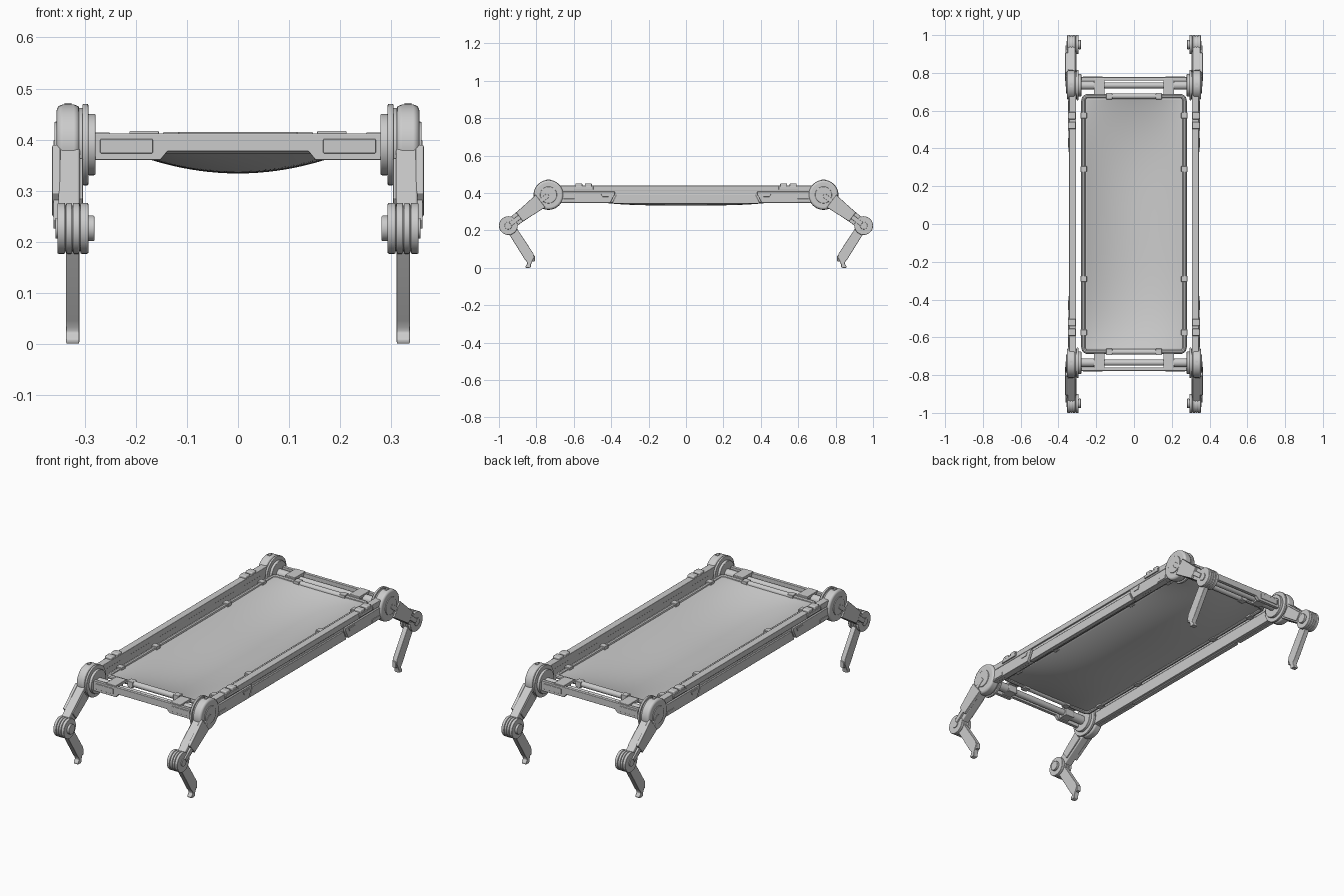
import bpy, bmesh, math
from mathutils import Matrix, Vector

if "Cube" in bpy.data.objects:
    bpy.data.objects.remove(bpy.data.objects["Cube"])


def finish(name, bm, mirror="XY", bevel=0.003):
    """Turn a bmesh in world space into an object, bevelled and mirrored about the origin."""
    bmesh.ops.recalc_face_normals(bm, faces=bm.faces[:])
    me = bpy.data.meshes.new(name)
    bm.to_mesh(me)
    bm.free()
    ob = bpy.data.objects.new(name, me)
    bpy.context.collection.objects.link(ob)
    if bevel:
        b = ob.modifiers.new("bevel", "BEVEL")
        b.width, b.segments = bevel, 2
        b.limit_method, b.angle_limit = "ANGLE", math.radians(35)
        b.harden_normals = True
    if mirror:
        m = ob.modifiers.new("mirror", "MIRROR")
        m.use_axis = ("X" in mirror, "Y" in mirror, False)
        m.use_mirror_merge = False
    return ob


def box(name, x, y, z, mirror="XY", bevel=0.003):
    bm = bmesh.new()
    mid = Vector([(a[0] + a[1]) / 2 for a in (x, y, z)])
    size = [a[1] - a[0] for a in (x, y, z)]
    bmesh.ops.create_cube(bm, size=1, matrix=Matrix.Translation(mid) @ Matrix.Diagonal((*size, 1)))
    return finish(name, bm, mirror, bevel)


def prism(name, profile, lo, hi, axis="X", mirror="XY", bevel=0.003):
    """Extrude a profile: (y, z) points along X, or (x, z) points along Y."""
    bm = bmesh.new()
    at = (lambda p, d: (d, *p)) if axis == "X" else (lambda p, d: (p[0], d, p[1]))
    a = [bm.verts.new(at(p, lo)) for p in profile]
    b = [bm.verts.new(at(p, hi)) for p in profile]
    bm.faces.new(a)
    bm.faces.new(b)
    for i in range(len(a)):
        j = (i + 1) % len(a)
        bm.faces.new((a[i], a[j], b[j], b[i]))
    return finish(name, bm, mirror, bevel)


def disc(name, y, z, r, lo, hi, mirror="XY", bevel=0.003):
    """Cylinder along X."""
    bm = bmesh.new()
    mat = Matrix.Translation(((lo + hi) / 2, y, z)) @ Matrix.Rotation(math.pi / 2, 4, "Y")
    bmesh.ops.create_cone(bm, cap_ends=True, segments=40, radius1=r, radius2=r, depth=hi - lo, matrix=mat)
    return finish(name, bm, mirror, bevel)


def bar(a, b, w0, w1, t0=0.0, t1=1.0):
    """Tapered side profile between two (y, z) points, with half widths w0 and w1."""
    a, b = Vector(a), Vector(b)
    d = (b - a).normalized()
    n = Vector((-d.y, d.x))
    p, q = a.lerp(b, t0), a.lerp(b, t1)
    return [tuple(v) for v in (p + n * w0, q + n * w1, q - n * w1, p - n * w0)]


HIP, KNEE, ANKLE = (0.735, 0.39), (0.95, 0.226), (0.835, 0.045)

# Hip joints: stacked discs with a rounded outer pod
disc("hip_inner_hub", *HIP, 0.06, 0.279, 0.295)
disc("hip_flange", *HIP, 0.08, 0.293, 0.305)
disc("hip_ring", *HIP, 0.072, 0.302, 0.312)
disc("hip_pod", *HIP, 0.079, 0.309, 0.356, bevel=0.013)
disc("hip_cap", *HIP, 0.045, 0.352, 0.36)
box("hip_top_key", (0.326, 0.34), (0.725, 0.745), (0.42, 0.472), bevel=0.001)

# Upper legs with outer armour plates
prism("upper_leg", bar(HIP, KNEE, 0.042, 0.027), 0.31, 0.352, bevel=0.005)
prism("upper_leg_plate", bar(HIP, KNEE, 0.042, 0.03, 0.2, 0.72), 0.348, 0.364)
prism("upper_leg_inner_plate", bar(HIP, KNEE, 0.03, 0.024, 0.3, 0.75), 0.304, 0.312)
prism("upper_leg_strip", bar(HIP, KNEE, 0.012, 0.012, 0.0, 0.95), 0.35, 0.362, bevel=0.002)

# Knee joints: grooved drum with inner boss
disc("knee_core", *KNEE, 0.045, 0.294, 0.352, bevel=0)
for i, (lo, hi) in enumerate(((0.293, 0.309), (0.3105, 0.3235), (0.325, 0.337), (0.3385, 0.354))):
    disc(f"knee_disc_{i + 1}", *KNEE, 0.05, lo, hi)
disc("knee_boss", *KNEE, 0.025, 0.281, 0.295)
disc("knee_outer_cap", *KNEE, 0.02, 0.352, 0.358, bevel=0.002)

# Lower legs ending in a hooked foot
prism("lower_leg", [(0.962, 0.205), (0.92, 0.235), (0.815, 0.075), (0.812, 0.055), (0.822, 0.035),
                    (0.829, 0.018), (0.830, 0.003), (0.838, 0), (0.857, 0), (0.859, 0.008),
                    (0.849, 0.022), (0.851, 0.032), (0.862, 0.045)], 0.311, 0.337)
box("heel_pad", (0.314, 0.334), (0.808, 0.826), (0.034, 0.066))

# Side rails: top bar, web and profiled outer plates
box("side_rail_top", (0.306, 0.343), (-0.69, 0.69), (0.41, 0.44), "X")
box("side_rail_web", (0.308, 0.335), (-0.69, 0.69), (0.35, 0.415), "X")
prism("side_rail_end_plate", [(0.69, 0.347), (0.405, 0.347), (0.38, 0.395), (0.38, 0.407), (0.69, 0.407)],
      0.325, 0.347)
prism("side_rail_middle_plate", [(-0.395, 0.344), (0.395, 0.344), (0.372, 0.393), (-0.372, 0.393)],
      0.32, 0.343, mirror="X")
prism("side_rail_tab", [(0.455, 0.397), (0.405, 0.397), (0.413, 0.38), (0.447, 0.38)], 0.343, 0.35,
      bevel=0.001)
box("side_rail_end_inset", (0.34, 0.35), (0.595, 0.655), (0.352, 0.37), bevel=0.002)

# Clamps on top of the rails
box("rail_clamp_base", (0.318, 0.35), (0.495, 0.60), (0.418, 0.436))
for i, y in enumerate((0.522, 0.573)):
    box(f"rail_clamp_{i + 1}", (0.308, 0.347), (y - 0.019, y + 0.019), (0.43, 0.452), bevel=0.006)

# End beams with a raised notch, inset panels and cross tubes
prism("end_beam", [(-0.285, 0.36), (-0.152, 0.36), (-0.138, 0.377), (0.138, 0.377), (0.152, 0.36),
                   (0.285, 0.36), (0.285, 0.412), (-0.285, 0.412)], 0.76, 0.777, "Y", "Y", 0.002)
box("end_beam_panel", (0.167, 0.27), (0.77, 0.78), (0.373, 0.401), bevel=0.002)
disc("cross_tube", 0.734, 0.388, 0.016, -0.285, 0.285, "Y", 0)
disc("cross_tube_sleeve", 0.734, 0.388, 0.023, 0.205, 0.285)
box("frame_bracket", (0.155, 0.213), (0.685, 0.774), (0.402, 0.417))
box("frame_bracket_lower", (0.158, 0.21), (0.71, 0.762), (0.365, 0.405))

# Rounded tube frame holding the sheet
X, Y, R, ZF = 0.268, 0.677, 0.025, 0.4
cu = bpy.data.curves.new("bed_frame", "CURVE")
cu.dimensions = "3D"
cu.bevel_depth, cu.bevel_resolution = 0.0115, 3
pts = []
for k, (sx, sy) in enumerate(((1, 1), (-1, 1), (-1, -1), (1, -1))):
    for i in range(7):
        t = math.pi / 2 * (k + i / 6)
        pts.append((sx * (X - R) + R * math.cos(t), sy * (Y - R) + R * math.sin(t), ZF, 1))
sp = cu.splines.new("POLY")
sp.points.add(len(pts) - 1)
for p, co in zip(sp.points, pts):
    p.co = co
sp.use_cyclic_u = True
frame = bpy.data.objects.new("bed_frame", cu)
bpy.context.collection.objects.link(frame)
bpy.context.view_layer.objects.active = frame
frame.select_set(True)
bpy.ops.object.convert(target="MESH")

# Frame sleeves and clips
for y in (0.29, 0.575):
    box(f"frame_side_clip_{int(y * 100)}", (0.25, 0.283), (y - 0.016, y + 0.016), (0.386, 0.414))
disc("frame_end_sleeve", Y, ZF, 0.0145, -0.145, 0.145, "Y", 0.002)
box("frame_end_clip", (0.115, 0.147), (0.66, 0.694), (0.384, 0.415))

# Sagging sheet
bm = bmesh.new()
bmesh.ops.create_grid(bm, x_segments=28, y_segments=64, size=1)
for v in bm.verts:
    u, w = v.co.x, v.co.y
    sag = (1 - u * u) * (1 - abs(w) ** 3.5)
    v.co = (u * X, w * Y, ZF + 0.002 - 0.066 * sag)
sheet = finish("bed_sheet", bm, "", 0)
s = sheet.modifiers.new("thickness", "SOLIDIFY")
s.thickness, s.offset = 0.005, 0

# Smooth shading with sharp edges kept
for ob in bpy.context.scene.objects:
    bpy.ops.object.select_all(action="DESELECT")
    ob.select_set(True)
    bpy.context.view_layer.objects.active = ob
    bpy.ops.object.shade_smooth_by_angle(angle=math.radians(35))
